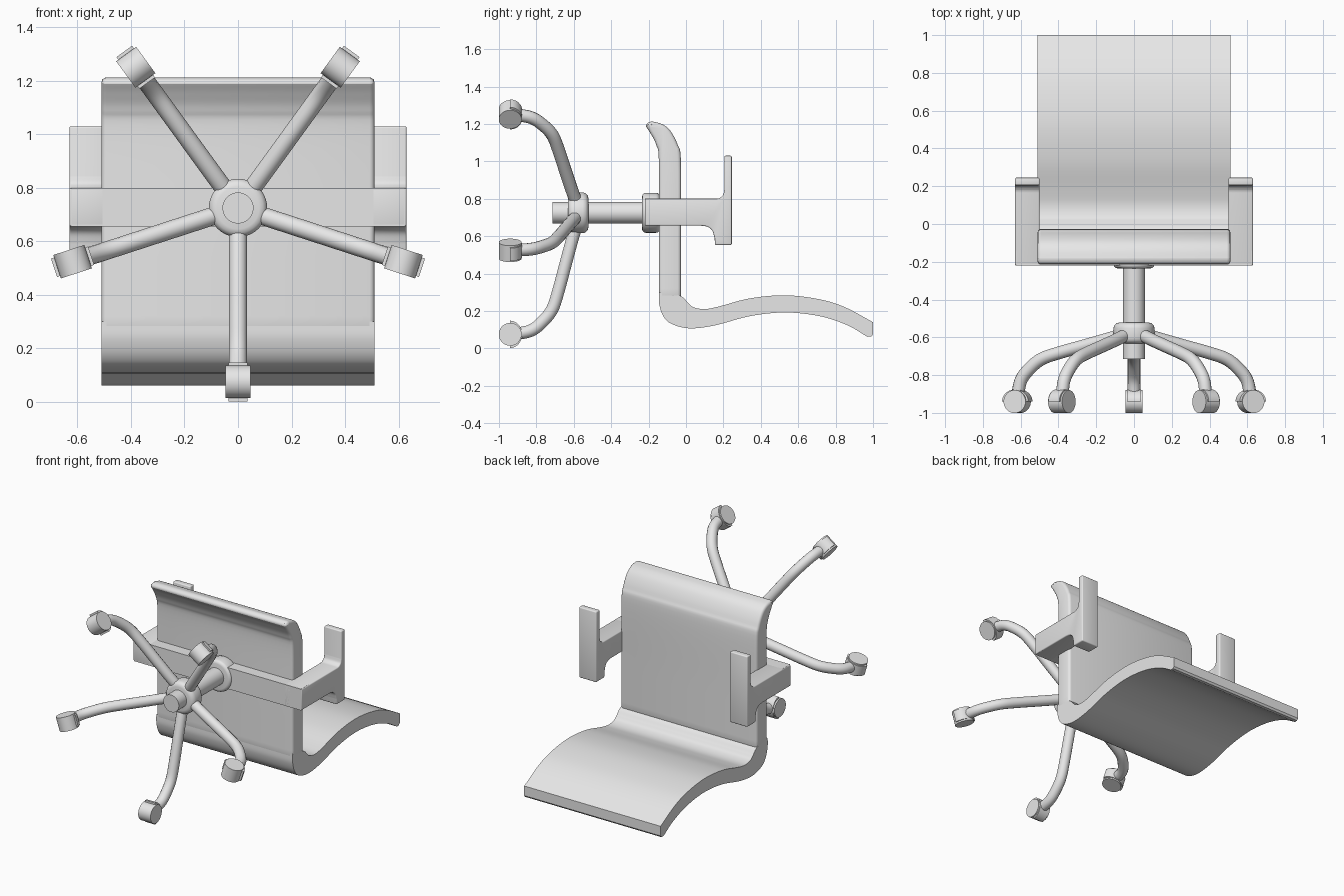
import bpy, bmesh, math
from mathutils import Matrix, Vector

cube = bpy.data.objects.get("Cube")
if cube:
    bpy.data.objects.remove(cube, do_unlink=True)

GREY = (0.8, 0.8, 0.8, 1)
grey = bpy.data.materials.new("light_grey")
grey.use_nodes = True
grey.diffuse_color = GREY
grey.node_tree.nodes["Principled BSDF"].inputs["Base Color"].default_value = GREY

AXIS_Z = 0.725      # height of the column axis
HALF = 0.51         # half width of the seat


def smooth_path(points, steps=6):
    """Catmull-Rom curve through the points."""
    p = [Vector(q) for q in points]
    p = [2 * p[0] - p[1]] + p + [2 * p[-1] - p[-2]]
    out = []
    for a, b, c, d in zip(p, p[1:], p[2:], p[3:]):
        for i in range(steps):
            t = i / steps
            out.append(0.5 * (2 * b + (c - a) * t + (2 * a - 5 * b + 4 * c - d) * t * t
                              + (3 * b - a - 3 * c + d) * t ** 3))
    return out + [p[-2]]


def arc(radius, start, end, steps, squash=1):
    """Points (y, z) on an arc around the origin."""
    angles = [math.radians(start + (end - start) * i / steps) for i in range(steps + 1)]
    return [(radius * squash * math.cos(a), radius * math.sin(a)) for a in angles]


def finish(name, bm, bevel, matrix):
    bmesh.ops.recalc_face_normals(bm, faces=bm.faces)
    if bevel:
        sharp = [e for e in bm.edges if e.calc_face_angle(0) > math.radians(40)]
        bmesh.ops.bevel(bm, geom=sharp, offset=bevel, segments=3, profile=0.5,
                        affect='EDGES', clamp_overlap=False)
    mesh = bpy.data.meshes.new(name)
    bm.to_mesh(mesh)
    bm.free()
    mesh.shade_smooth()
    mesh.set_sharp_from_angle(angle=math.radians(35))
    mesh.materials.append(grey)
    obj = bpy.data.objects.new(name, mesh)
    obj.matrix_world = matrix
    bpy.context.collection.objects.link(obj)


def extrude(name, outline, x0, x1, bevel=0, matrix=Matrix()):
    """Solid with a (y, z) outline, running from x0 to x1."""
    bm = bmesh.new()
    face = bm.faces.new([bm.verts.new((x0, y, z)) for y, z in outline])
    new = bmesh.ops.extrude_face_region(bm, geom=[face])["geom"]
    verts = [v for v in new if isinstance(v, bmesh.types.BMVert)]
    bmesh.ops.translate(bm, verts=verts, vec=(x1 - x0, 0, 0))
    finish(name, bm, bevel, matrix)


def disc(name, radius, y0, y1, bevel=0):
    """Cylinder around the column axis from y0 to y1."""
    bm = bmesh.new()
    bmesh.ops.create_cone(bm, cap_ends=True, segments=40, radius1=radius,
                          radius2=radius, depth=y1 - y0)
    bmesh.ops.rotate(bm, verts=bm.verts, matrix=Matrix.Rotation(math.pi / 2, 3, 'X'))
    finish(name, bm, bevel, Matrix.Translation((0, (y0 + y1) / 2, AXIS_Z)))


# Seat with a rolled front lip
underside = smooth_path([(-0.145, 0.265), (-0.145, 0.6), (-0.145, 1.0),
                         (-0.16, 1.09), (-0.19, 1.15), (-0.22, 1.195)])
topside = smooth_path([(-0.19, 1.215), (-0.13, 1.2), (-0.085, 1.165), (-0.045, 1.09),
                       (-0.027, 1.0), (-0.027, 0.6), (-0.027, 0.265)])
extrude("seat", underside + topside, -HALF, HALF, 0.018)

# Curved backrest
outer = smooth_path([(-0.145, 0.3), (-0.143, 0.235), (-0.12, 0.17), (-0.075, 0.13),
                     (0.02, 0.107), (0.155, 0.123), (0.34, 0.172), (0.53, 0.192),
                     (0.716, 0.172), (0.86, 0.125), (0.97, 0.062)])
inner = smooth_path([(1.0, 0.14), (0.85, 0.22), (0.716, 0.262), (0.53, 0.284),
                     (0.34, 0.267), (0.18, 0.225), (0.1, 0.21), (0.04, 0.22),
                     (0.01, 0.245), (-0.016, 0.272), (-0.045, 0.285), (-0.07, 0.28)])
extrude("backrest", outer + [(0.99, 0.063), (1.0, 0.075)] + inner, -HALF, HALF)

# Armrests and the bar that joins them under the seat
arm = [(-0.22, 0.8), (0.165, 0.8)]
arm += smooth_path([(0.18, 0.803), (0.197, 0.818), (0.205, 0.845)])
arm += [(0.205, 1.03), (0.245, 1.03), (0.245, 0.553), (0.155, 0.553)]
arm += smooth_path([(0.153, 0.59), (0.14, 0.63), (0.115, 0.65), (0.08, 0.656)])
arm += [(-0.22, 0.656)]
for side, x0, x1 in (("left", 0.5, 0.63), ("right", -0.63, -0.5)):
    extrude(side + "_armrest", arm, x0, x1, 0.007)
extrude("arm_crossbar", [(-0.22, 0.656), (-0.22, 0.8), (-0.14, 0.8), (-0.14, 0.656)],
        -0.625, 0.625)

# Column, seat mount and base hub
disc("column", 0.058, -0.715, -0.18)
disc("seat_mount", 0.107, -0.235, -0.14, 0.02)
disc("base_hub", 0.109, -0.632, -0.522, 0.03)

# Five legs with casters
leg_path = smooth_path([(0.03, -0.57), (0.115, -0.6), (0.26, -0.64), (0.41, -0.68),
                        (0.515, -0.715), (0.585, -0.77), (0.63, -0.83), (0.65, -0.92)])
wheel = [(y - 0.94, z - 0.65) for y, z in arc(0.061, 0, 350, 35)]
hood = [(y - 0.94, z - 0.65) for y, z in arc(0.073, -90, 90, 20, 0.88)]
for i in range(5):
    place = Matrix.Translation((0, 0, AXIS_Z)) @ Matrix.Rotation(i * math.tau / 5, 4, 'Y')
    curve = bpy.data.curves.new(f"leg_{i + 1}", 'CURVE')
    curve.dimensions = '3D'
    curve.bevel_depth = 0.034
    curve.bevel_resolution = 5
    curve.use_fill_caps = True
    spline = curve.splines.new('POLY')
    spline.points.add(len(leg_path) - 1)
    for point, (r, y) in zip(spline.points, leg_path):
        point.co = (0, y, -r, 1)
    spline.use_smooth = True
    curve.materials.append(grey)
    leg = bpy.data.objects.new(f"leg_{i + 1}", curve)
    leg.matrix_world = place
    bpy.context.collection.objects.link(leg)
    extrude(f"caster_wheel_{i + 1}", wheel, -0.046, 0.046, 0, place)
    extrude(f"caster_hood_{i + 1}", hood, -0.036, 0.036, 0, place)
